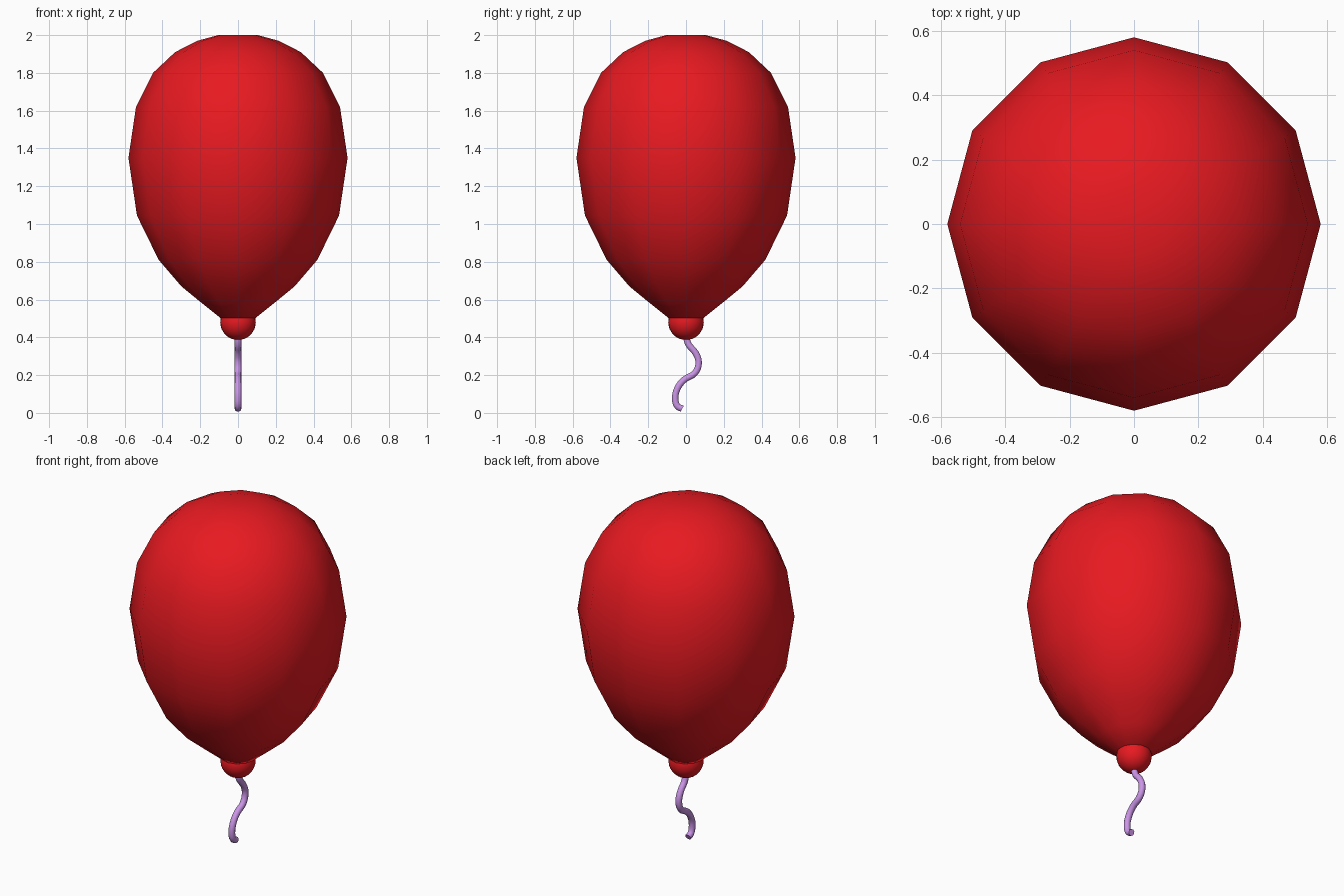
import bpy, bmesh
from math import sin, cos, pi

if "Cube" in bpy.data.objects:
    bpy.data.objects.remove(bpy.data.objects["Cube"])


def material(name, color):
    m = bpy.data.materials.new(name)
    m.diffuse_color = color
    m.use_nodes = True
    m.node_tree.nodes["Principled BSDF"].inputs["Base Color"].default_value = m.diffuse_color
    return m


def lathe(name, profile, sides, mat):
    """Revolve (radius, z) points around z, closing both ends with a fan."""
    bm = bmesh.new()
    rings = [[bm.verts.new((r * cos(2 * pi * i / sides), r * sin(2 * pi * i / sides), z))
              for i in range(sides)] for r, z in profile]
    for low, high in zip(rings, rings[1:]):
        for i in range(sides):
            j = (i + 1) % sides
            bm.faces.new((low[i], low[j], high[j], high[i]))
    for ring, (r, z) in ((rings[0], profile[0]), (rings[-1], profile[-1])):
        pole = bm.verts.new((0, 0, z))
        for i in range(sides):
            bm.faces.new((ring[i], ring[(i + 1) % sides], pole))
    bmesh.ops.recalc_face_normals(bm, faces=bm.faces)
    for f in bm.faces:
        f.smooth = True
    me = bpy.data.meshes.new(name)
    bm.to_mesh(me)
    bm.free()
    me.materials.append(mat)
    ob = bpy.data.objects.new(name, me)
    bpy.context.collection.objects.link(ob)
    return ob


red = material("red_rubber", (0.8, 0.01, 0.015, 1))
purple = material("purple_string", (0.6, 0.3, 0.8, 1))

# Balloon body: twelve-sided teardrop
lathe("balloon_body",
      [(0.09, 0.50), (0.19, 0.58), (0.30, 0.67), (0.42, 0.81), (0.535, 1.045), (0.58, 1.35),
       (0.54, 1.62), (0.45, 1.80), (0.333, 1.91), (0.215, 1.97), (0.105, 2.0)], 12, red)

# Knot tucked into the neck
bpy.ops.mesh.primitive_uv_sphere_add(segments=24, ring_count=16, radius=0.094, location=(0, 0, 0.48))
knot = bpy.context.object
knot.name = "balloon_knot"
knot.data.materials.append(red)
bpy.ops.object.shade_smooth()

# Wavy string in the y-z plane
path = [(0, 0.41), (0.012, 0.365), (0.05, 0.318), (0.067, 0.265), (0.048, 0.212),
        (-0.01, 0.175), (-0.045, 0.13), (-0.057, 0.075), (-0.045, 0.035), (-0.02, 0.022)]
curve = bpy.data.curves.new("string", 'CURVE')
curve.dimensions = '3D'
curve.bevel_depth = 0.018
curve.bevel_resolution = 3
curve.use_fill_caps = True
curve.resolution_u = 4
spline = curve.splines.new('BEZIER')
spline.bezier_points.add(len(path) - 1)
for p, (y, z) in zip(spline.bezier_points, path):
    p.co = (0, y, z)
    p.handle_left_type = p.handle_right_type = 'AUTO'
curve.materials.append(purple)
string = bpy.data.objects.new("string", curve)
bpy.context.collection.objects.link(string)
